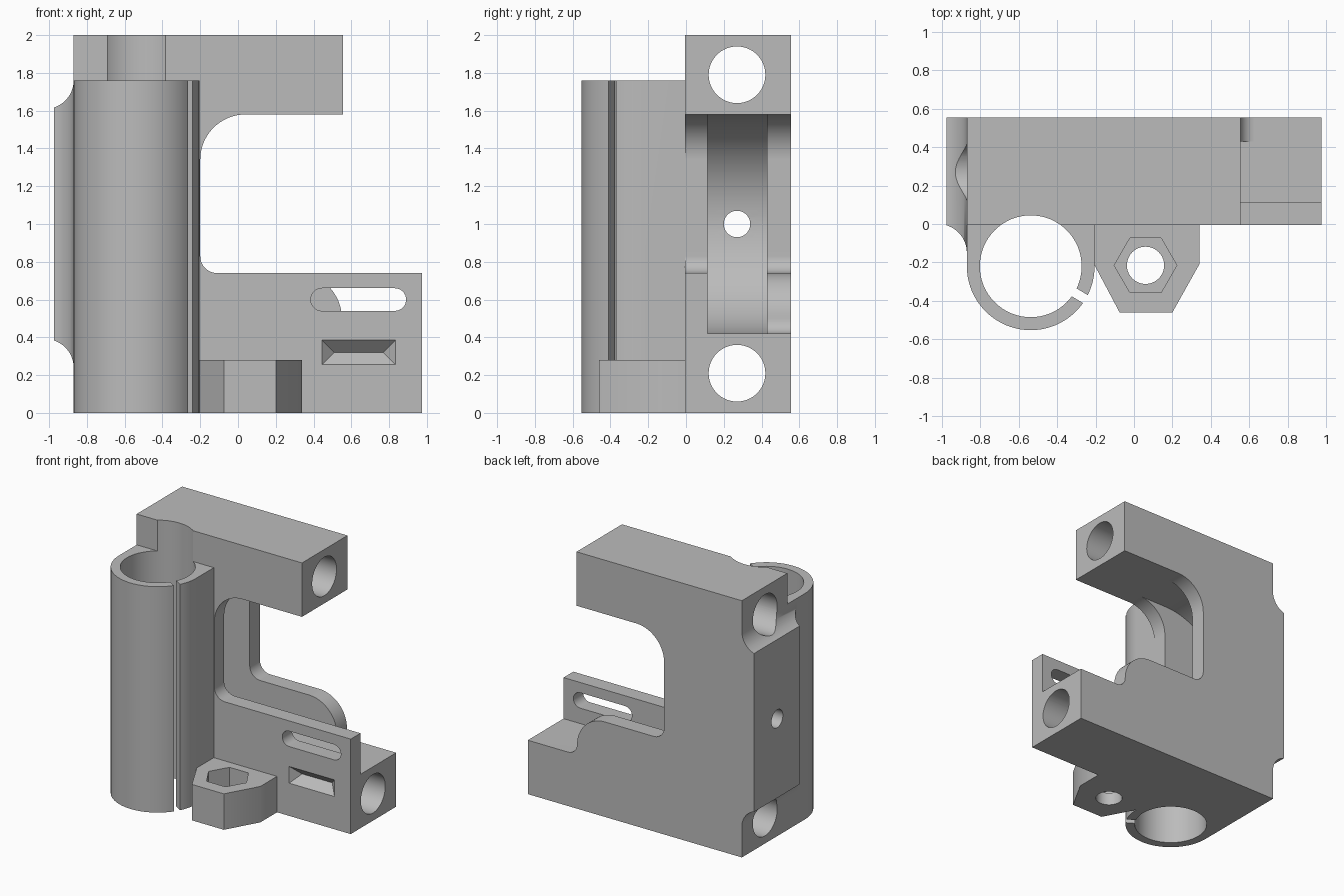
import bpy, bmesh, math
from mathutils import Vector

if "Cube" in bpy.data.objects:
    bpy.data.objects.remove(bpy.data.objects["Cube"], do_unlink=True)

grey = bpy.data.materials.new("plain_grey")
grey.use_nodes = True
GREY = (0.5, 0.5, 0.5, 1)
grey.diffuse_color = GREY
grey.node_tree.nodes["Principled BSDF"].inputs["Base Color"].default_value = GREY


def arc(cx, cy, r, start, end, steps=16):
    """Points along an arc, angles in degrees."""
    angles = [math.radians(start + (end - start) * i / steps) for i in range(steps + 1)]
    return [(cx + r * math.cos(a), cy + r * math.sin(a)) for a in angles]


def circle(cx, cy, r, sides=64):
    return arc(cx, cy, r, 0, 360, sides)[:-1]


def rect(x0, y0, x1, y1):
    return [(x0, y0), (x1, y0), (x1, y1), (x0, y1)]


def finish(name, bm):
    bmesh.ops.recalc_face_normals(bm, faces=bm.faces)
    mesh = bpy.data.meshes.new(name)
    bm.to_mesh(mesh)
    bm.free()
    mesh.materials.append(grey)
    obj = bpy.data.objects.new(name, mesh)
    bpy.context.collection.objects.link(obj)
    return obj


def prism(name, outline, axis, lo, hi):
    """Extrude a flat outline along an axis."""
    place = {"x": lambda a, b: (lo, a, b),
             "y": lambda a, b: (a, lo, b),
             "z": lambda a, b: (a, b, lo)}[axis]
    bm = bmesh.new()
    face = bm.faces.new([bm.verts.new(place(a, b)) for a, b in outline])
    new = bmesh.ops.extrude_face_region(bm, geom=[face])["geom"]
    shift = Vector([(hi - lo) * (axis == k) for k in "xyz"])
    bmesh.ops.translate(bm, vec=shift, verts=[g for g in new if isinstance(g, bmesh.types.BMVert)])
    return finish(name, bm)


def combine(target, tool, operation):
    mod = target.modifiers.new("combine", "BOOLEAN")
    mod.operation, mod.solver, mod.object = operation, "EXACT", tool
    bpy.context.view_layer.objects.active = target
    bpy.ops.object.modifier_apply(modifier=mod.name)
    bpy.data.objects.remove(tool, do_unlink=True)


FRONT, BACK = -0.005, 0.555
ROD_Y, ROD_R = 0.27, 0.15
BEAR_X, BEAR_Y = -0.5375, -0.22
NUT_X, NUT_Y = 0.06, -0.215

# C-shaped main block
outline = [(-0.87, 0), (0.975, 0), (0.975, 0.74)]
outline += arc(-0.11, 0.83, 0.09, 270, 180)
outline += arc(0.04, 1.34, 0.24, 180, 90)
outline += [(0.555, 1.58), (0.555, 2), (-0.87, 2)]
body = prism("carriage_body", outline, "y", FRONT, BACK)

# Side bulge with hollow rounded ends
bulge = prism("side_bulge", rect(-0.975, 0.24, -0.82, 1.76), "y", -0.15, BACK)
for z in (0.24, 1.76):
    combine(bulge, prism("bulge_end", circle(-1.02, z, 0.15), "y", -1, 1), "DIFFERENCE")
combine(bulge, prism("bulge_front", circle(-1.02, -0.15, 0.15), "z", -1, 3), "DIFFERENCE")
combine(body, bulge, "UNION")

# Upright bearing clamp
outline = arc(BEAR_X, BEAR_Y, 0.3325, 180, 360, 40) + [(-0.205, 0.1), (-0.87, 0.1)]
combine(body, prism("bearing_clamp", outline, "z", 0, 1.76), "UNION")

# Nut mount at the foot
outline = [(-0.23, 0.05), (0.34, 0.05), (0.34, -0.21), (0.2, -0.46),
           (-0.075, -0.46), (-0.205, -0.215), (-0.23, -0.215)]
combine(body, prism("nut_mount", outline, "z", 0, 0.28), "UNION")

# Rounded pocket between the front and back walls
outline = [(1.2, 0.42), (1.2, 1.58)] + arc(-0.2, 1, 0.58, 90, 270, 48)
cuts = [prism("pulley_pocket", outline, "y", 0.115, 0.43)]

# Stepped-down end of the back wall
outline = arc(0.31, 0.5, 0.24, 90, 0) + arc(0.63, 0.5, 0.08, 180, 270, 8)
outline += [(1.2, 0.42), (1.2, 0.9), (0.31, 0.9)]
cuts.append(prism("back_step", outline, "y", 0.4, 0.7))

# Rod holes, pocket screw hole and bearing bore
for z in (0.21, 1.79):
    cuts.append(prism("rod_hole", circle(ROD_Y, z, ROD_R), "x", -1.2, 1.2))
cuts.append(prism("screw_hole", circle(ROD_Y, 1, 0.07, 32), "x", -1.2, -0.5))
cuts.append(prism("bearing_bore", circle(BEAR_X, BEAR_Y, 0.265), "z", -0.1, 2.1))

# Slit in the clamp wall
ca, sa = math.cos(math.radians(-31)), math.sin(math.radians(-31))
outline = [(BEAR_X + u * ca - v * sa, BEAR_Y + u * sa + v * ca)
           for u, v in rect(0.15, -0.024, 0.37, 0.024)]
cuts.append(prism("clamp_slit", outline, "z", -0.1, 1.9))

# Hexagonal nut trap and its screw hole
cuts.append(prism("nut_trap", circle(NUT_X, NUT_Y, 0.163, 6), "z", 0.1, 0.4))
cuts.append(prism("nut_hole", circle(NUT_X, NUT_Y, 0.097, 40), "z", -0.1, 0.2))

# Rounded belt slot in the front wall
outline = arc(0.83, 0.6, 0.06, -90, 90) + arc(0.445, 0.6, 0.06, 90, 270)
cuts.append(prism("belt_slot", outline, "y", -0.1, 0.2))

# Hipped wedge recess: a sunken ridge behind a rectangle
bm = bmesh.new()
slope = 0.065
for y, grow in ((FRONT, 0), (FRONT - 0.02, 0.02)):
    for x, z in rect(0.445 - grow, 0.255 - grow, 0.835 + grow, 0.385 + grow):
        bm.verts.new((x, y, z))
for x in (0.445 + slope, 0.835 - slope):
    bm.verts.new((x, FRONT + slope, 0.32))
bmesh.ops.convex_hull(bm, input=bm.verts)
cuts.append(finish("wedge_recess", bm))

for cut in cuts:
    combine(body, cut, "DIFFERENCE")

# Smooth round walls, keep flat faces and corners crisp
bpy.ops.object.select_all(action="DESELECT")
body.select_set(True)
bpy.context.view_layer.objects.active = body
bpy.ops.object.shade_smooth_by_angle(angle=math.radians(30))
weighted = body.modifiers.new("weighted_normals", "WEIGHTED_NORMAL")
weighted.keep_sharp = True
